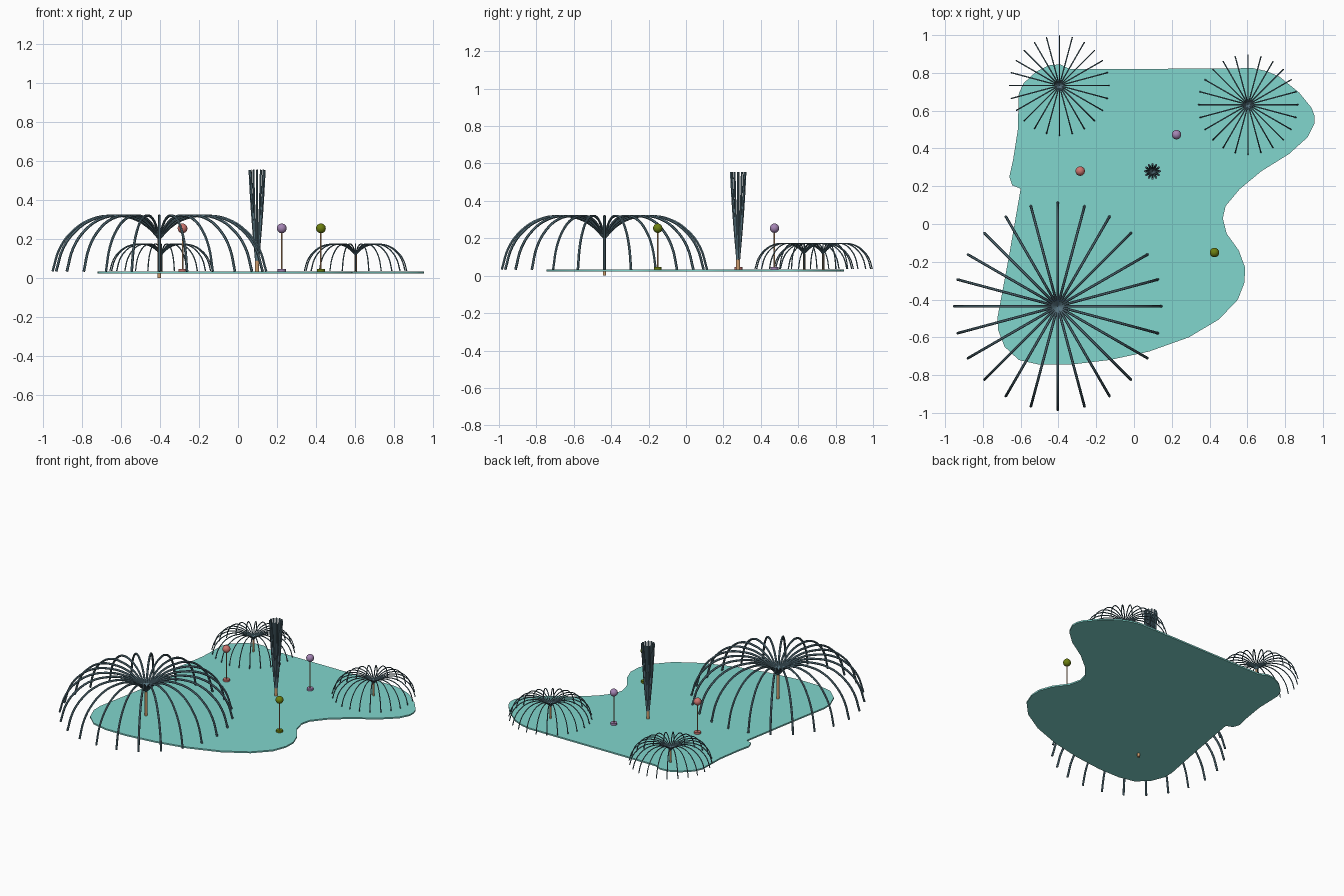
import bpy, bmesh
from math import sin, cos, pi

if "Cube" in bpy.data.objects:
    bpy.data.objects.remove(bpy.data.objects["Cube"])


def material(name, rgb):
    m = bpy.data.materials.new(name)
    m.diffuse_color = (*rgb, 1)
    m.use_nodes = True
    m.node_tree.nodes["Principled BSDF"].inputs["Base Color"].default_value = m.diffuse_color
    return m


WATER = material("pool_water", (0.22, 0.67, 0.61))
JET = material("jet_slate", (0.10, 0.18, 0.22))
TAN = material("pipe_tan", (0.62, 0.34, 0.16))
RED = material("lamp_red", (0.60, 0.18, 0.16))
PURPLE = material("lamp_purple", (0.37, 0.23, 0.45))
GREEN = material("lamp_green", (0.15, 0.21, 0.005))


def smooth(ob):
    bpy.ops.object.select_all(action='DESELECT')
    ob.select_set(True)
    bpy.context.view_layer.objects.active = ob
    bpy.ops.object.shade_smooth_by_angle()


def cylinder(name, x, y, z0, z1, r, mat, sides=16):
    bpy.ops.mesh.primitive_cylinder_add(vertices=sides, radius=r, depth=z1 - z0,
                                        location=(x, y, (z0 + z1) / 2))
    ob = bpy.context.object
    ob.name = name
    ob.data.materials.append(mat)
    smooth(ob)


def jets(name, x, y, z, profile, count, radius):
    """Radial array of tubes following an (r, z) profile."""
    cu = bpy.data.curves.new(name, 'CURVE')
    cu.dimensions = '3D'
    cu.bevel_depth = radius
    cu.bevel_resolution = 1
    cu.resolution_u = 4
    cu.use_fill_caps = True
    for i in range(count):
        a = 2 * pi * i / count
        sp = cu.splines.new('BEZIER')
        sp.bezier_points.add(len(profile) - 1)
        for p, (r, h) in zip(sp.bezier_points, profile):
            p.co = (r * cos(a), r * sin(a), h)
            p.handle_left_type = p.handle_right_type = 'AUTO'
    ob = bpy.data.objects.new(name, cu)
    bpy.context.collection.objects.link(ob)
    ob.location = (x, y, z)
    cu.materials.append(JET)
    bpy.ops.object.select_all(action='DESELECT')
    ob.select_set(True)
    bpy.context.view_layer.objects.active = ob
    bpy.ops.object.convert(target='MESH')
    smooth(bpy.context.object)


# Pool: thin slab with a free-form outline
outline = [(-.34, .82), (-.39, .845), (-.45, .84), (-.52, .805), (-.585, .745),
           (-.61, .69), (-.615, .5), (-.64, .34), (-.66, .25), (-.645, .205),
           (-.60, .187), (-.66, -.16), (-.70, -.375), (-.722, -.49), (-.72, -.56),
           (-.685, -.65), (-.61, -.72), (-.5, -.745), (-.34, -.745), (-.13, -.72),
           (.08, -.675), (.29, -.60), (.45, -.505), (.55, -.40), (.585, -.31),
           (.588, -.23), (.555, -.14), (.49, -.05), (.47, .03), (.485, .095),
           (.56, .185), (.675, .28), (.82, .37), (.92, .46), (.955, .53),
           (.955, .575), (.94, .615), (.875, .695), (.77, .78), (.70, .81), (.63, .825),
           (-.10, .82)]
bm = bmesh.new()
face = bm.faces.new([bm.verts.new((x, y, 0.023)) for x, y in outline])
top = bmesh.ops.extrude_face_region(bm, geom=[face])
bmesh.ops.translate(bm, vec=(0, 0, 0.01),
                    verts=[v for v in top['geom'] if isinstance(v, bmesh.types.BMVert)])
bmesh.ops.recalc_face_normals(bm, faces=bm.faces)
me = bpy.data.meshes.new("pool")
bm.to_mesh(me)
bm.free()
pool = bpy.data.objects.new("pool", me)
bpy.context.collection.objects.link(pool)
me.materials.append(WATER)
smooth(pool)

# Three umbrella fountains: pipe plus 24 arching jets
arch = [(0, .2), (.06, .262), (.14, .306), (.25, .319), (.35, .301),
        (.44, .245), (.51, .155), (.549, .033)]
for name, x, y, z, s, foot in (("large_fountain", -.404, -.436, 0, 1, 0),
                               ("back_left_fountain", -.395, .733, .02, .48, .025),
                               ("back_right_fountain", .604, .632, .02, .48, .025)):
    jets(name + "_jets", x, y, z, [(r * s, h * s) for r, h in arch], 24, .007 * s)
    cylinder(name + "_pipe", x, y, foot, z + .203 * s, .009 * s ** .5, TAN)

# Upright centre fountain: nozzle plus a narrow cone of jets
cylinder("centre_nozzle", .098, .279, .028, .092, .011, TAN)
jets("centre_jets", .098, .279, 0, [(.004, .07), (.018, .23), (.03, .39), (.039, .555)],
     12, .006)

# Globe lamps on stems
for name, x, y, mat in (("left_lamp", -.285, .28, RED), ("back_lamp", .225, .473, PURPLE),
                        ("right_lamp", .426, -.151, GREEN)):
    cylinder(name + "_base", x, y, .028, .046, .021, mat, 24)
    cylinder(name + "_stem", x, y, .04, .24, .004, TAN, 12)
    bpy.ops.mesh.primitive_uv_sphere_add(segments=24, ring_count=12, radius=.025,
                                         location=(x, y, .254))
    globe = bpy.context.object
    globe.name = name + "_globe"
    globe.data.materials.append(mat)
    smooth(globe)
